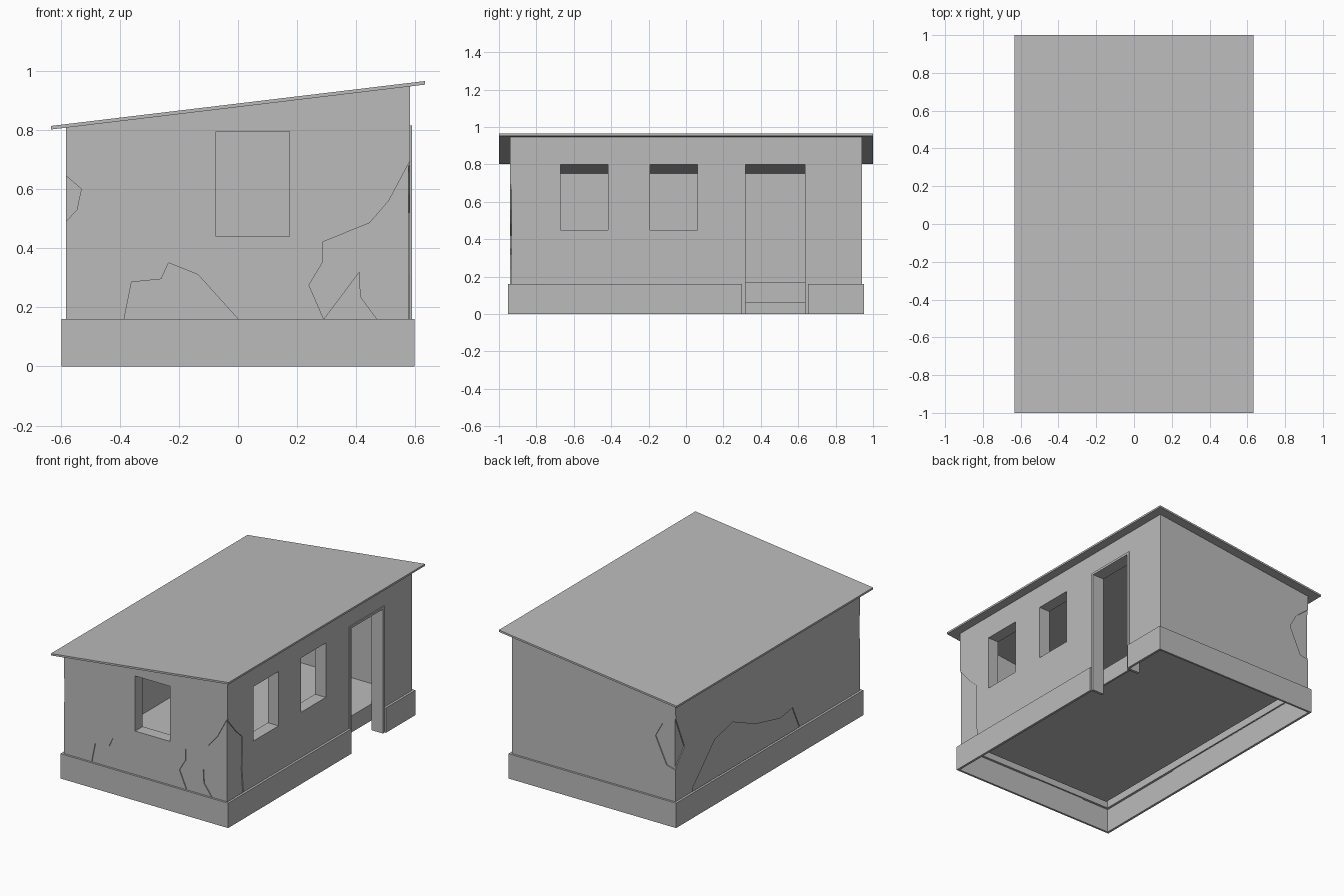
import bpy
import bmesh
from mathutils import Vector

cube = bpy.data.objects.get("Cube")
if cube:
    bpy.data.objects.remove(cube, do_unlink=True)

grey = bpy.data.materials.new("plain_grey")
grey.use_nodes = True
grey.diffuse_color = (0.5, 0.5, 0.5, 1)
grey.node_tree.nodes["Principled BSDF"].inputs["Base Color"].default_value = (0.5, 0.5, 0.5, 1)


def prism(name, points, axis, low, high):
    """Extrude a 2D outline along axis 0 (points are y, z) or axis 1 (points are x, z)."""
    bm = bmesh.new()

    def place(p, d):
        return (d, p[0], p[1]) if axis == 0 else (p[0], d, p[1])
    face = bm.faces.new([bm.verts.new(place(p, low)) for p in points])
    extruded = bmesh.ops.extrude_face_region(bm, geom=[face])["geom"]
    offset = Vector((high - low, 0, 0)) if axis == 0 else Vector((0, high - low, 0))
    bmesh.ops.translate(bm, vec=offset, verts=[v for v in extruded if isinstance(v, bmesh.types.BMVert)])
    bmesh.ops.recalc_face_normals(bm, faces=bm.faces)
    mesh = bpy.data.meshes.new(name)
    bm.to_mesh(mesh)
    bm.free()
    mesh.materials.append(grey)
    obj = bpy.data.objects.new(name, mesh)
    bpy.context.collection.objects.link(obj)
    return obj


def box(name, x0, x1, y0, y1, z0, z1):
    return prism(name, [(x0, z0), (x1, z0), (x1, z1), (x0, z1)], 1, y0, y1)


def cut(target, cutter):
    mod = target.modifiers.new("cut", "BOOLEAN")
    mod.operation = "DIFFERENCE"
    mod.solver = "EXACT"
    mod.object = cutter
    bpy.context.view_layer.objects.active = target
    bpy.ops.object.modifier_apply(modifier=mod.name)
    bpy.data.objects.remove(cutter, do_unlink=True)


def roof_z(x):
    """Height of the roof underside."""
    return 0.877 + 0.12 * x


WX, WY = 0.582, 0.94      # outer wall faces
IX, IY = 0.505, 0.863     # room faces
PX, PY = 0.597, 0.953     # plinth faces
RX = 0.633                # roof edge
BASE = 0.16

# Walls with a sloping top and a hollow room
walls = prism("walls", [(-WX, BASE - 0.005), (WX, BASE - 0.005),
                        (WX, roof_z(WX)), (-WX, roof_z(-WX))], 1, -WY, WY)
cut(walls, prism("room_cutter", [(-IX, 0.17), (IX, 0.17), (IX, roof_z(IX) - 0.065),
                                 (-IX, roof_z(-IX) - 0.065)], 1, -IY, IY))

# Hollow gap inside the wall base, open underneath
for s in (-1, 1):
    x0, x1 = sorted((s * 0.515, s * 0.567))
    cut(walls, box("side_gap_cutter", x0, x1, -0.925, 0.925, 0.1, 0.3))
    y0, y1 = sorted((s * 0.873, s * 0.925))
    cut(walls, box("end_gap_cutter", -0.54, 0.54, y0, y1, 0.1, 0.3))

# Window and door openings
cut(walls, box("front_window_cutter", -0.075, 0.175, -1, -0.8, 0.44, 0.795))
for y in (-0.545, -0.065):
    cut(walls, box("side_window_cutter", 0.45, 0.7, y - 0.127, y + 0.127, 0.45, 0.8))
cut(walls, box("door_cutter", 0.503, 0.7, 0.315, 0.635, 0, 0.8))

# Shallow patches of broken plaster: outline, axis, side
D = 0.006
patches = [
    ([(-0.385, 0.1), (-0.385, 0.16), (-0.36, 0.285), (-0.26, 0.295), (-0.235, 0.35),
      (-0.135, 0.31), (0, 0.16), (0, 0.1)], 1, -1),
    ([(0.29, 0.16), (0.24, 0.275), (0.285, 0.35), (0.285, 0.42), (0.445, 0.485), (0.51, 0.56),
      (0.59, 0.71), (0.59, 0.1), (0.47, 0.1), (0.47, 0.16), (0.415, 0.235), (0.41, 0.32)], 1, -1),
    ([(-0.6, 0.66), (-0.53, 0.6), (-0.545, 0.53), (-0.6, 0.47)], 1, -1),
    ([(-0.96, 0.71), (-0.85, 0.58), (-0.785, 0.52), (-0.79, 0.31), (-0.77, 0.1),
      (-0.96, 0.1)], 0, 1),
    ([(0.77, 0.1), (0.765, 0.18), (0.535, 0.41), (0.355, 0.45), (0.125, 0.35), (-0.125, 0.29),
      (-0.255, 0.31), (-0.355, 0.1)], 0, -1),
    ([(0.96, 0.75), (0.845, 0.48), (0.96, 0.35)], 0, -1),
    ([(-0.6, 0.73), (-0.49, 0.64), (-0.44, 0.55), (-0.52, 0.38), (-0.6, 0.36)], 1, 1),
]
for outline, axis, side in patches:
    edge = WX if axis == 0 else WY
    low, high = sorted((side * (edge - D), side * (edge + 0.05)))
    cut(walls, prism("patch_cutter", outline, axis, low, high))

# Plinth around the base, interrupted at the door
box("plinth_front", -PX, PX, -PY, -WY, 0, BASE)
box("plinth_back", -PX, PX, WY, PY, 0, BASE)
box("plinth_right", -PX, -WX, -WY, WY, 0, BASE)
box("plinth_left_front", WX, PX, -WY, 0.3, 0, BASE)
box("plinth_left_back", WX, PX, 0.652, WY, 0, BASE)

# Door frame and threshold
box("door_jamb_front", IX, 0.588, 0.3, 0.317, 0, 0.815)
box("door_jamb_back", IX, 0.588, 0.635, 0.652, 0, 0.815)
box("door_head", IX, 0.588, 0.317, 0.635, 0.8, 0.815)
box("door_threshold", 0.495, 0.507, 0.317, 0.635, 0.063, 0.17)

# Thin sloping roof
prism("roof", [(-RX, roof_z(-RX)), (RX, roof_z(RX)), (RX, roof_z(RX) + 0.012),
               (-RX, roof_z(-RX) + 0.012)], 1, -1, 1)
